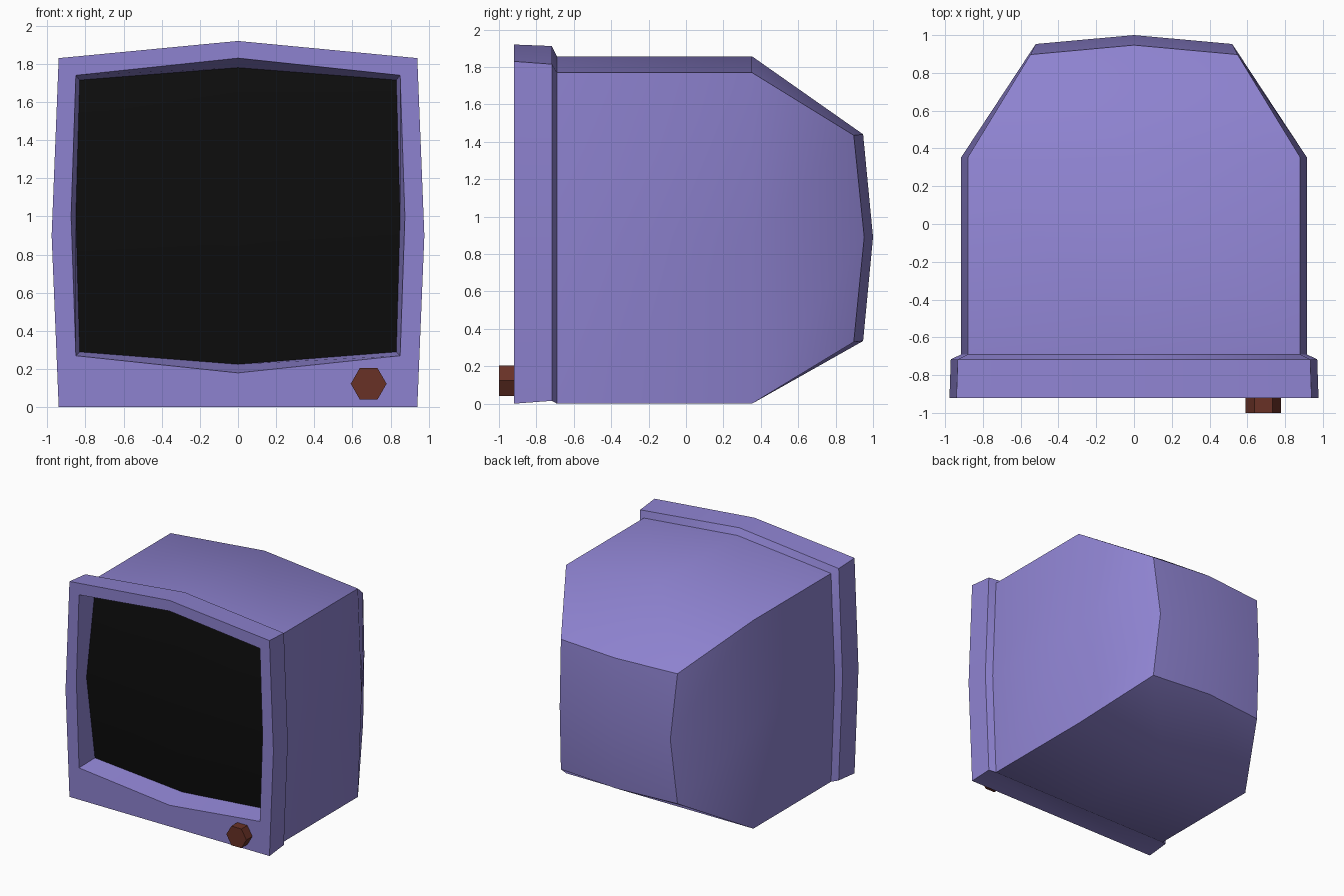
import bpy, bmesh, math

if "Cube" in bpy.data.objects:
    bpy.data.objects.remove(bpy.data.objects["Cube"])


def material(name, rgb):
    m = bpy.data.materials.new(name)
    m.diffuse_color = (*rgb, 1)
    m.use_nodes = True
    m.node_tree.nodes["Principled BSDF"].inputs["Base Color"].default_value = m.diffuse_color
    return m


purple = material("purple plastic", (0.27, 0.225, 0.63))
black = material("black glass", (0.004, 0.004, 0.004))
brown = material("red brown", (0.138, 0.031, 0.019))


def ring(corner, bottom, side, top):
    """Eight points, anticlockwise from the front.
    corner=(x, y, z_low, z_high), bottom/top=(y, z), side=(x, y, z)"""
    x, y, lo, hi = corner
    sx, sy, sz = side
    return [(-x, y, lo), (0, *bottom), (x, y, lo), (sx, sy, sz),
            (x, y, hi), (0, *top), (-x, y, hi), (-sx, sy, sz)]


def flat_ring(y, x, lo, hi, bottom_z, side_x, side_z, top_z):
    return ring((x, y, lo, hi), (y, bottom_z), (side_x, y, side_z), (y, top_z))


def cap(bm, verts, centre, reverse):
    """Close a ring with four quads meeting at a bulging centre."""
    c = bm.verts.new(centre)
    for k in (1, 3, 5, 7):
        f = [c, verts[k], verts[(k + 1) % 8], verts[(k + 2) % 8]]
        bm.faces.new(f[::-1] if reverse else f)


def finish(bm, name, mat, angle):
    me = bpy.data.meshes.new(name)
    bm.to_mesh(me)
    bm.free()
    me.materials.append(mat)
    ob = bpy.data.objects.new(name, me)
    bpy.context.collection.objects.link(ob)
    if angle:
        bpy.ops.object.select_all(action='DESELECT')
        ob.select_set(True)
        bpy.context.view_layer.objects.active = ob
        bpy.ops.object.shade_smooth_by_angle(angle=math.radians(angle))
    return ob


# Cabinet: recess, bezel, body and tapered back lofted through rings
screen_ring = ring((0.83, -0.735, 0.29, 1.715), (-0.745, 0.225),
                   (0.85, -0.82, 1.0), (-0.745, 1.78))
rings = [
    screen_ring,
    flat_ring(-0.92, 0.85, 0.27, 1.74, 0.18, 0.875, 1.0, 1.83),
    flat_ring(-0.92, 0.94, 0.0, 1.83, 0.0, 0.977, 0.9, 1.92),
    flat_ring(-0.717, 0.933, 0.015, 1.815, 0.015, 0.97, 0.9, 1.912),
    flat_ring(-0.69, 0.88, 0.0, 1.77, 0.0, 0.915, 0.89, 1.857),
    flat_ring(0.353, 0.88, 0.0, 1.77, 0.0, 0.915, 0.89, 1.857),
    ring((0.548, 0.897, 0.33, 1.435), (0.947, 0.335),
         (0.52, 0.953, 0.89), (0.947, 1.44)),
]
bm = bmesh.new()
loops = [[bm.verts.new(p) for p in r] for r in rings]
for a, b in zip(loops, loops[1:]):
    for i in range(8):
        j = (i + 1) % 8
        bm.faces.new((a[i], b[i], b[j], a[j]))
cap(bm, loops[-1], (0, 1.0, 0.89), True)
finish(bm, "cabinet", purple, 40)

# Bulging glass screen closing the recess
bm = bmesh.new()
cap(bm, [bm.verts.new(p) for p in screen_ring], (0, -0.84, 1.0), False)
finish(bm, "screen", black, 40)

# Six-sided knob
bm = bmesh.new()
rim = [[bm.verts.new((0.685 + 0.094 * math.cos(k * math.pi / 3), y,
                      0.123 + 0.094 * math.sin(k * math.pi / 3)))
        for k in range(6)] for y in (-1.0, -0.92)]
bm.faces.new(rim[0])
for k in range(6):
    n = (k + 1) % 6
    bm.faces.new((rim[0][k], rim[1][k], rim[1][n], rim[0][n]))
finish(bm, "knob", brown, 0)
